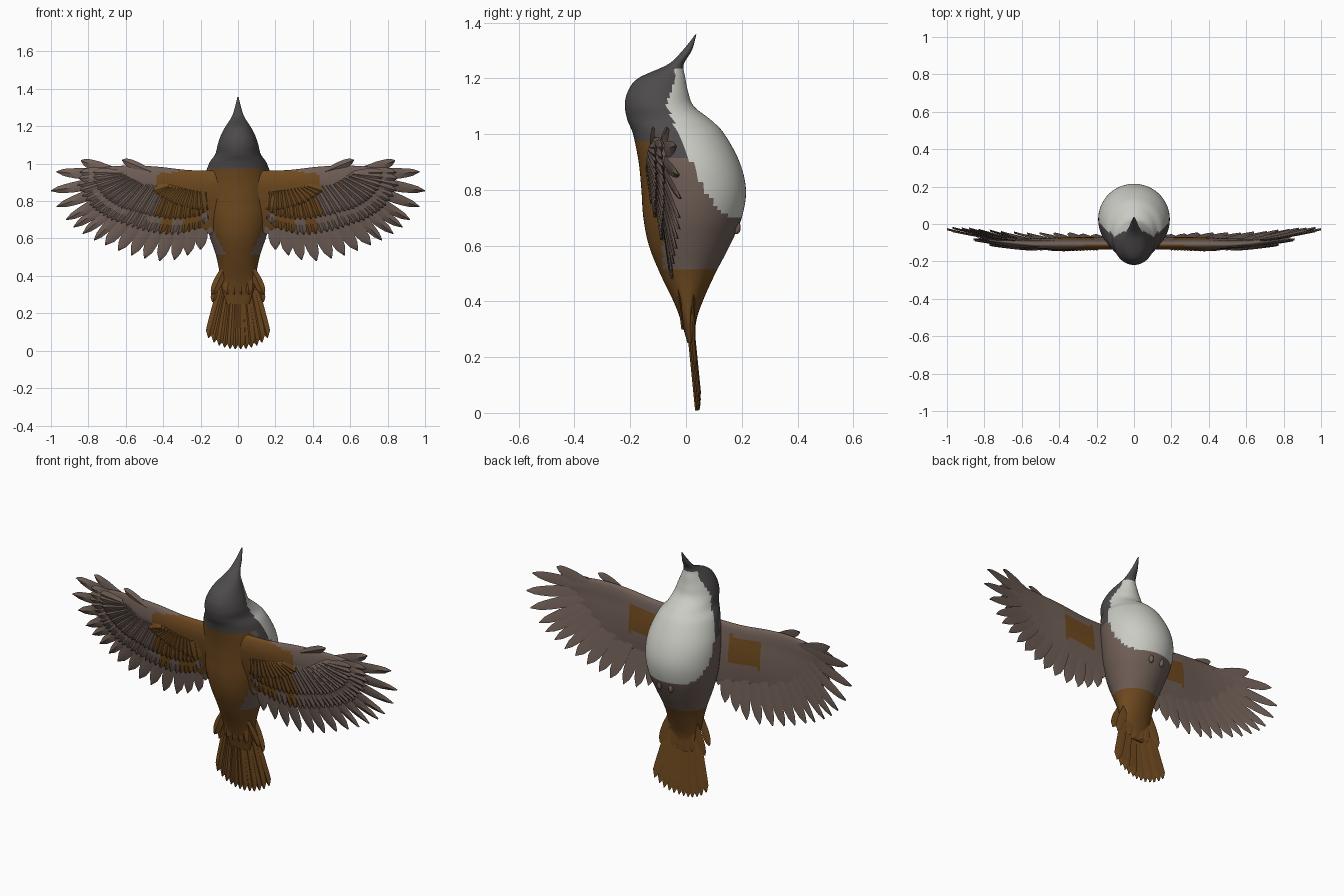
import bpy, bmesh, math

if "Cube" in bpy.data.objects:
    bpy.data.objects.remove(bpy.data.objects["Cube"], do_unlink=True)


def material(name, rgb):
    m = bpy.data.materials.new(name)
    m.use_nodes = True
    m.diffuse_color = (*rgb, 1)
    m.node_tree.nodes["Principled BSDF"].inputs["Base Color"].default_value = (*rgb, 1)
    return m


MATS = [material("charcoal", (.075, .069, .071)), material("rust", (.16, .068, .014)),
        material("brown", (.162, .114, .094)), material("cream", (.6, .6, .555))]
DARK, RUST, BROWN, CREAM = range(4)


def finish(bm, name, rule=None, angle=50):
    """Turn a bmesh into an object, colouring faces by an optional rule."""
    bmesh.ops.recalc_face_normals(bm, faces=bm.faces)
    bm.normal_update()
    if rule:
        for f in bm.faces:
            f.material_index = rule(f.calc_center_median(), f.normal)
    me = bpy.data.meshes.new(name)
    bm.to_mesh(me)
    bm.free()
    for m in MATS:
        me.materials.append(m)
    ob = bpy.data.objects.new(name, me)
    bpy.context.collection.objects.link(ob)
    bpy.ops.object.select_all(action='DESELECT')
    ob.select_set(True)
    bpy.context.view_layer.objects.active = ob
    bpy.ops.object.shade_smooth_by_angle(angle=math.radians(angle))
    return ob


def loft(bm, rings, mat=0):
    """Skin closed rings of points and cap both ends."""
    vs = [[bm.verts.new(p) for p in r] for r in rings]
    n = len(vs[0])
    faces = [bm.faces.new((a[i], a[(i + 1) % n], b[(i + 1) % n], b[i]))
             for a, b in zip(vs, vs[1:]) for i in range(n)]
    faces += [bm.faces.new(vs[0]), bm.faces.new(vs[-1])]
    for f in faces:
        f.material_index = mat


def spline(keys, steps):
    """Smooth rows of values through the key rows."""
    out = []
    for i in range(len(keys) - 1):
        quad = [keys[max(i - 1, 0)], keys[i], keys[i + 1], keys[min(i + 2, len(keys) - 1)]]
        for s in range(steps):
            t = s / steps
            out.append([b + .5 * t * (c - a + t * (2*a - 5*b + 4*c - d + t * (3*(b - c) + d - a)))
                        for a, b, c, d in zip(*quad)])
    return out + [list(keys[-1])]


# Body, head and beak: height, back y, belly y, half width
PROFILE = [(1.357, .033, .037, .003), (1.3, -.012, .021, .017), (1.25, -.065, -.008, .034),
           (1.2, -.172, -.002, .066), (1.15, -.21, .008, .092), (1.1, -.219, .028, .109),
           (1.05, -.21, .09, .122), (1, -.19, .138, .155), (.9, -.17, .192, .186),
           (.8, -.16, .215, .191), (.7, -.153, .2, .178), (.6, -.133, .157, .148),
           (.5, -.093, .105, .115), (.4, -.045, .06, .096), (.33, -.018, .037, .085),
           (.25, .005, .03, .06)]


def body_colour(c, n):
    if c.z > 1.235:
        return DARK
    edge = -.04 - .3 * max(0, 1.2 - c.z) if c.z > 1.1 else -.07 + .45 * (1.1 - c.z)
    low = .7 + 1.1 * max(0, .15 - c.y)
    if c.y > edge and c.z > low:
        return CREAM
    if c.z > .98 or (c.z > .92 and c.y > -.06):
        return DARK
    return RUST if c.z < .51 or c.y < -.085 else BROWN


bm = bmesh.new()
SEG = 64
rings = []
for z, y0, y1, w in spline(PROFILE, 7):
    rings.append([(w * math.cos(a), (y0 + y1) / 2 + (y1 - y0) / 2 * math.sin(a), z)
                  for a in (2 * math.pi * k / SEG for k in range(SEG))])
loft(bm, rings)
finish(bm, "body", body_colour)


def feather(bm, base, tip, width, y_at, mat, bend=0.0, point=.35):
    """Thin blade with a raised shaft, drawn in x and z, with depth from y_at."""
    dx, dz = tip[0] - base[0], tip[1] - base[1]
    ln = math.hypot(dx, dz)
    sx, sz = -dz / ln, dx / ln
    rings = []
    for k in range(11):
        t = k / 10
        w = width * (.55 + .45 * min(1, 2 * t))
        w *= math.sqrt(max(.006, 1 - max(0, (t - 1 + point) / point) ** 2))
        off = bend * math.sin(math.pi * t)
        cx, cz = base[0] + dx * t + sx * off, base[1] + dz * t + sz * off
        ring = []
        for u, lift in ((-1, .003), (0, -.008), (1, -.002), (0, .003)):
            x, z = cx + sx * w * u, cz + sz * w * u
            ring.append((x, y_at(x, z) + lift, z))
        rings.append(ring)
    loft(bm, rings, mat)


# Wings
def wing_y(x, z):
    x = abs(x)
    return -.11 + .07 * (max(0, x - .5) / .5) ** 1.6 + .14 * max(0, .9 - z)


TIPS = [(.15, .62), (.2, .54), (.27, .51), (.34, .485), (.42, .48), (.5, .493), (.57, .51),
        (.64, .535), (.71, .565), (.77, .59), (.83, .625), (.88, .66), (.92, .7),
        (.97, .77), (1, .855), (.97, .957), (.84, 1.017)]
INNER = 9
PANEL = [(.06, .965, .62), (.25, .965, .66), (.42, .983, .68), (.55, .99, .7),
         (.68, .985, .78), (.78, .965, .89)]


def wing_base(i):
    if i < INNER:
        t = i / INNER
        return .17 + .34 * t, .85 + .04 * t
    t = (i - INNER) / (len(TIPS) - 1 - INNER)
    return .51 + .13 * t, .89 + .07 * t


def panel_colour(c, n):
    x = abs(c.x)
    if n.y > 0:
        return RUST if .2 < x < .41 and .77 < c.z < .91 else BROWN
    top = .98 - .13 * max(0, x - .15)
    return RUST if x < .43 and .77 < c.z < top or x < .22 else BROWN


for side, label in ((1, "left"), (-1, "right")):
    # Fleshy arm with a thick leading edge
    bm = bmesh.new()
    rings = []
    for x, top, bot in spline(PANEL, 10):
        ring = []
        for k in range(40):
            a = 2 * math.pi * k / 40
            u = (1 - math.cos(a)) / 2
            z = top + (bot - top) * u
            half = (.066 * math.sqrt(u) * (1 - u) + .003) * (1 - .65 * max(0, x - .4) / .4)
            ring.append((side * x, wing_y(x, z) - half * math.copysign(1, math.sin(a))
                         * min(1, abs(math.sin(a)) * 5), z))
        rings.append(ring)
    loft(bm, rings)
    finish(bm, label + "_wing_arm", panel_colour)

    # Flight feathers
    bm = bmesh.new()
    for i, (tx, tz) in enumerate(TIPS):
        bx, bz = wing_base(i)
        layer = .0022 * (i % 2) + .0006 * i
        feather(bm, (side * bx, bz), (side * tx, tz), .036 if i < INNER else .03,
                lambda x, z: wing_y(x, z) + layer, BROWN, side * -.008, .35 if i < INNER else .5)
    feather(bm, (side * .46, .955), (side * .62, 1.02), .022,
            lambda x, z: wing_y(x, z) - .012, BROWN)
    finish(bm, label + "_flight_feathers", angle=35)

    # Two overlapping rows of coverts on the outer face
    for row, reach, lift, wide in (("greater", .64, .012, .027), ("median", .43, .024, .024)):
        bm = bmesh.new()
        for i in range(len(TIPS) * 2 - 3):
            j, f = divmod(i, 2)
            (ax, az), (cx, cz) = TIPS[j], TIPS[j + 1]
            tx, tz = ax + (cx - ax) * f / 2, az + (cz - az) * f / 2
            bx, bz = wing_base(j + f / 2)
            tip = (side * (bx + (tx - bx) * reach), bz + (tz - bz) * reach)
            rusty = (j in (1, 2, 4) if row == "greater" else j < 6)
            feather(bm, (side * bx, bz), tip, wide,
                    lambda x, z: wing_y(x, z) - lift - .002 * f, RUST if rusty else BROWN)
        finish(bm, f"{label}_{row}_coverts", angle=35)

    # Scalloped rust shoulder plumes
    bm = bmesh.new()
    for k in range(11):
        t = k / 10
        a = math.radians(-100 + 85 * t)
        bx, bz = .2 + .17 * t, .85 + .03 * t
        feather(bm, (side * bx, bz), (side * (bx + .085 * math.cos(a)), bz + .1 * math.sin(a)), .024,
                lambda x, z: wing_y(x, z) - .031, RUST)
    finish(bm, label + "_shoulder_plumes", angle=35)


# Tail fan, outer feathers sitting further back
bm = bmesh.new()
COUNT = 12
for i in range(COUNT):
    s = (i - (COUNT - 1) / 2) / ((COUNT - 1) / 2)
    tip_z = .008 + .06 * abs(s) ** 2.5
    back = .016 * abs(s) + .002 * (i % 2)
    feather(bm, (.065 * s, .42), (.158 * s, tip_z), .025,
            lambda x, z: .004 + .1 * max(0, .36 - z) + back, RUST, point=.15)
finish(bm, "tail_feathers", angle=35)

# Short coverts around the tail root, front and back
bm = bmesh.new()
for s in (-1, -.6, -.2, .2, .6, 1):
    for y, end in ((-.016, .3), (.03, .26)):
        feather(bm, (.065 * s, .46), (.137 * s if abs(s) == 1 else .1 * s, end), .025,
                lambda x, z: y + .12 * (.36 - z) * (1 if y < 0 else .1), RUST)
finish(bm, "tail_coverts", angle=35)

# Small tucked feet on the belly
for side, label in ((1, "left"), (-1, "right")):
    bpy.ops.mesh.primitive_uv_sphere_add(segments=16, ring_count=10, radius=.016,
                                         location=(side * .035, .182, .665))
    foot = bpy.context.object
    foot.name = label + "_foot"
    foot.scale = (.8, .9, 1.5)
    foot.data.materials.append(MATS[BROWN])
    bpy.ops.object.shade_smooth_by_angle()
